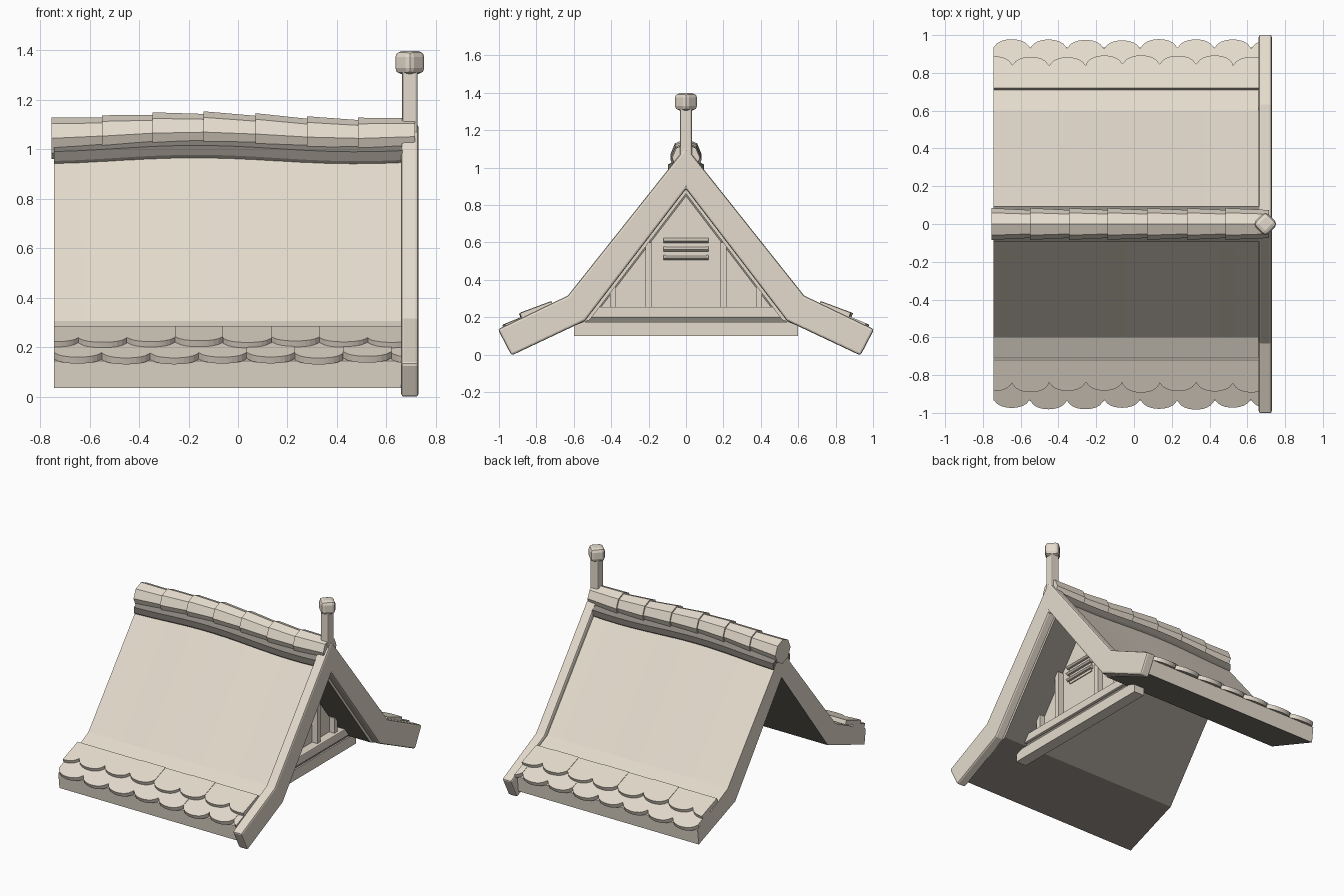
import bpy, bmesh, math, random

if "Cube" in bpy.data.objects:
    bpy.data.objects.remove(bpy.data.objects["Cube"])
random.seed(4)


def colour(name, rgb):
    m = bpy.data.materials.new(name)
    m.diffuse_color = (*rgb, 1)
    m.use_nodes = True
    m.node_tree.nodes["Principled BSDF"].inputs["Base Color"].default_value = m.diffuse_color
    return m


beige = colour("pale_beige", (0.78, 0.71, 0.61))
dark = colour("dark_underside", (0.25, 0.23, 0.20))


def finish(name, bm, bevel=0.0, smooth=False, mat=beige, under=False):
    bmesh.ops.recalc_face_normals(bm, faces=bm.faces)
    if under:  # downward faces take the dark colour
        for f in bm.faces:
            f.material_index = 1 if f.normal.z < -0.3 else 0
    me = bpy.data.meshes.new(name)
    bm.to_mesh(me)
    bm.free()
    me.materials.append(mat)
    if under:
        me.materials.append(dark)
    ob = bpy.data.objects.new(name, me)
    bpy.context.collection.objects.link(ob)
    if bevel:
        m = ob.modifiers.new("bevel", 'BEVEL')
        m.width, m.segments, m.limit_method = bevel, 2, 'ANGLE'
    if smooth:
        bpy.context.view_layer.objects.active = ob
        ob.select_set(True)
        bpy.ops.object.shade_smooth_by_angle(angle=math.radians(15))
        ob.select_set(False)
    return ob


def wave(x):
    return 0.013 * math.cos(2 * math.pi * (x + 0.17) / 1.3)


def loft(name, section, xs, **kw):
    """Run a closed (y, z) section, which may depend on x, along x."""
    bm = bmesh.new()
    rings = [[bm.verts.new((x, y, z)) for y, z in section(x)] for x in xs]
    n = len(rings[0])
    for a, b in zip(rings, rings[1:]):
        for i in range(n):
            j = (i + 1) % n
            bm.faces.new((a[i], a[j], b[j], b[i]))
    bm.faces.new(rings[0])
    bm.faces.new(rings[-1])
    return finish(name, bm, **kw)


def mirrored(half):
    return half + [(-y, z) for y, z in reversed(half) if y > 1e-6]


def gabled(outer, inner):
    """Bent roof section: outer run from the left tip to the right, inner run back."""
    def full(run):
        return [(-y, z) for y, z in reversed(run) if y > 1e-6] + run
    return full(outer) + full(inner)[::-1]


def box(name, x0, x1, y0, y1, z0, z1, **kw):
    return loft(name, lambda x: [(y0, z0), (y1, z0), (y1, z1), (y0, z1)], [x0, x1], **kw)


def span(a, b, n):
    return [a + (b - a) * i / n for i in range(n + 1)]


# roof slab with a slightly wavy ridge and dark underside
def slab(x):
    w = wave(x)
    return gabled([(0, 1.06 + w), (0.60, 0.305), (0.935, 0.143)],
                  [(0, 0.86), (0.515, 0.185), (0.922, 0.035)])


loft("roof_slab", slab, span(-0.745, 0.67, 14), smooth=True, under=True)

# gable board framing the front end
board = gabled([(0, 1.11), (0.632, 0.315), (1.006, 0.135)],
               [(0, 0.885), (0.54, 0.18), (0.933, -0.005)])
loft("gable_board", lambda x: board, [0.66, 0.73], bevel=0.012)


# dark ridge beam under the cap tiles
def beam(x):
    w = wave(x)
    return mirrored([(0.05, 1.03 + w), (0.095, 1.003 + w), (0.092, 0.965 + w), (0.073, 0.935 + w)])


loft("ridge_beam", beam, span(-0.745, 0.665, 14), mat=dark)

# overlapping, tapered octagonal ridge cap tiles
edges = [-0.755, -0.55, -0.345, -0.14, 0.07, 0.28, 0.485, 0.715]
for i, (a, b) in enumerate(zip(edges, edges[1:])):
    def ring(x, a=a, b=b):
        t = (x - a) / (b - a)
        r = 0.084 - 0.010 * t
        c = 1.057 + wave(x)
        return [(r * math.cos(k * math.pi / 4), c + r * math.sin(k * math.pi / 4))
                for k in range(8)]
    loft(f"ridge_tile_{i}", ring, [a, b + (0.02 if i < 6 else 0)])


# scalloped shingles: y range, height of the underside above the slab at both ends
def shingle_row(name, side, y0, y1, h0, h1, thick, offset):
    width, lo, hi = 0.195, -0.745, 0.662
    start = lo - offset
    k = 0
    while start + k * width < hi - 0.01:
        a, b = start + k * width, start + (k + 1) * width
        mid = (a + b) / 2
        ca, cb = max(a, lo), min(b, hi)
        k += 1
        if cb - ca < 0.01:
            continue
        tip = y1 + random.uniform(-0.006, 0.006)
        lift = random.choice((0, 0, 0.003))
        pts = [(ca, y0), (cb, y0)]
        for x in span(cb, ca, 10):
            t = abs(x - mid) / (width / 2)
            pts.append((x, tip - 0.045 * (0.6 * t ** 2 + 0.4 * t ** 6)))
        bm = bmesh.new()
        layers = []
        for up in (0, thick):
            layer = []
            for x, y in pts:
                f = (y - y0) / (y1 - y0)
                z = 0.305 - 0.48 * (y - 0.6) + h0 + (h1 - h0) * f + up + lift
                # thickness runs square to the slope
                layer.append(bm.verts.new((x, side * (y + 0.4 * (up - thick)), z)))
            layers.append(layer)
        bot, top = layers
        bm.faces.new(bot)
        bm.faces.new(top)
        for i in range(len(pts)):
            j = (i + 1) % len(pts)
            bm.faces.new((bot[i], bot[j], top[j], top[i]))
        finish(f"{name}_{k}", bm)


for side, tag in ((-1, "front"), (1, "back")):
    shingle_row(f"{tag}_upper_shingle", side, 0.720, 0.888, 0.008, 0.026, 0.028, 0.095)
    shingle_row(f"{tag}_lower_shingle", side, 0.80, 0.977, -0.003, 0.008, 0.026, 0.0)

# recessed gable wall in front of a dark backing, with its timbers
backing = [(-0.53, 0.172), (0.53, 0.172), (0.515, 0.19), (0, 0.865), (-0.515, 0.19)]
loft("gable_backing", lambda x: backing, [0.41, 0.43], mat=dark)
wall = [(-0.50, 0.195), (0.50, 0.195), (0, 0.848)]
loft("gable_wall", lambda x: wall, [0.42, 0.45])
box("tie_beam", 0.43, 0.51, -0.525, 0.525, 0.197, 0.255, bevel=0.006)
box("beam_gap", 0.42, 0.49, -0.55, 0.55, 0.17, 0.20, mat=dark)
box("lower_beam", 0.42, 0.50, -0.60, 0.60, 0.10, 0.175)
for s, tag in ((-1, "left"), (1, "right")):
    for y, top, label in ((0.20, 0.60, "inner"), (0.39, 0.36, "outer")):
        box(f"{tag}_{label}_stud", 0.44, 0.49, s * y - 0.017, s * y + 0.017, 0.25, top)

# louvred vent
box("vent_back", 0.44, 0.457, -0.11, 0.11, 0.488, 0.62)
for i in range(3):
    z = 0.505 + 0.046 * i
    slat = [(0.45, z), (0.472, z), (0.484, z + 0.01), (0.45, z + 0.026)]
    bm = bmesh.new()
    ends = [[bm.verts.new((x, y, zz)) for x, zz in slat] for y in (-0.12, 0.12)]
    for e in ends:
        bm.faces.new(e)
    for p in range(4):
        q = (p + 1) % 4
        bm.faces.new((ends[0][p], ends[0][q], ends[1][q], ends[1][p]))
    finish(f"vent_slat_{i}", bm)

# finial post and its diamond-set head
box("finial_post", 0.664, 0.726, -0.032, 0.032, 1.05, 1.33, bevel=0.01)
bm = bmesh.new()
bmesh.ops.create_cone(bm, cap_ends=True, segments=4, radius1=0.068, radius2=0.068, depth=0.094)
bmesh.ops.translate(bm, verts=bm.verts, vec=(0.695, 0, 1.351))
finish("finial_head", bm, bevel=0.024)
